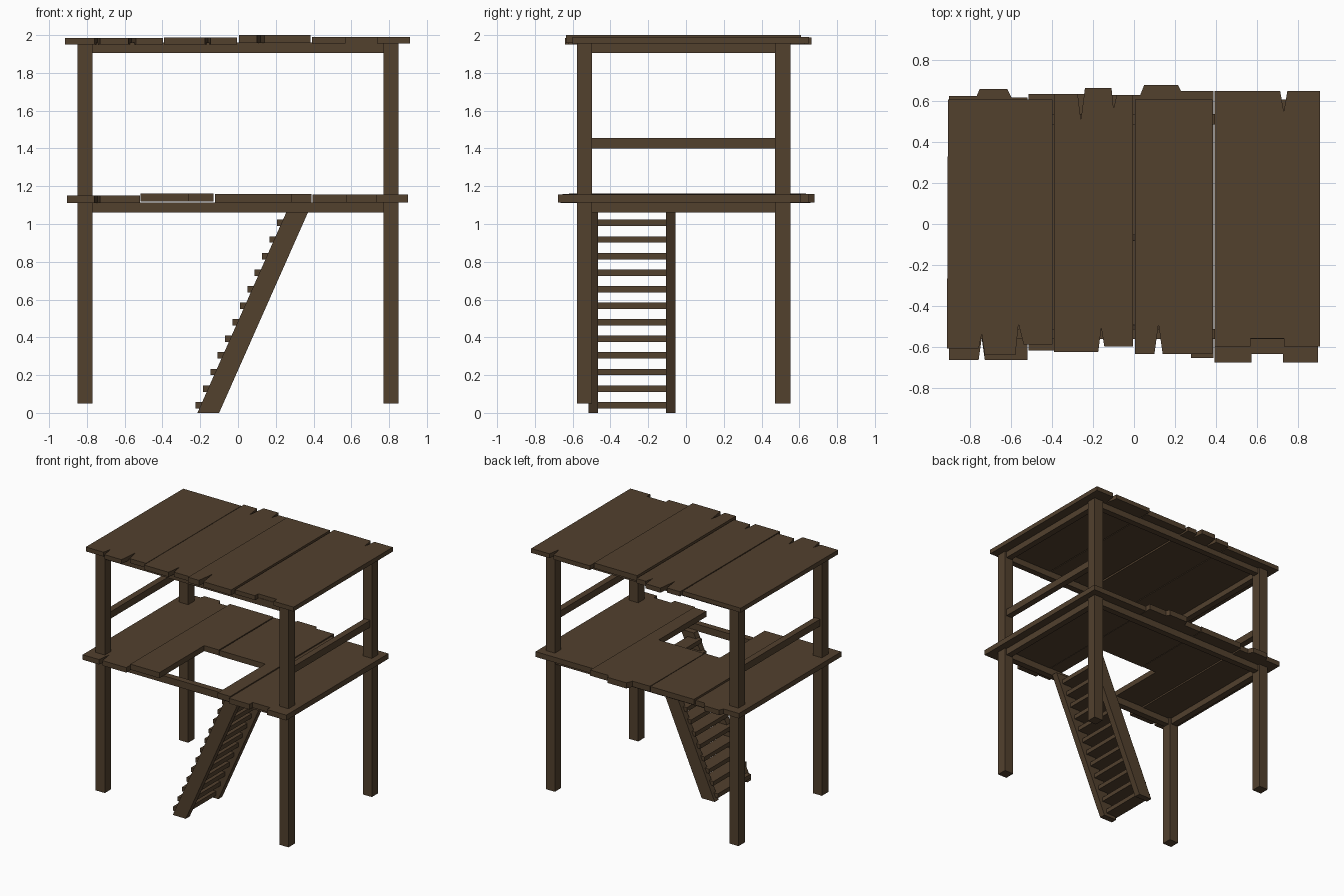
import bpy, bmesh

if "Cube" in bpy.data.objects:
    bpy.data.objects.remove(bpy.data.objects["Cube"])

wood = bpy.data.materials.new("dark brown wood")
wood.diffuse_color = (0.085, 0.052, 0.027, 1)
wood.use_nodes = True
wood.node_tree.nodes["Principled BSDF"].inputs["Base Color"].default_value = wood.diffuse_color


def prism(name, pts, axis, lo, hi):
    """Extrude an outline along z (points are x,y) or y (points are x,z)."""
    place = (lambda a, b, t: (a, b, t)) if axis == "z" else (lambda a, b, t: (a, t, b))
    bm = bmesh.new()
    face = bm.faces.new([bm.verts.new(place(a, b, lo)) for a, b in pts])
    ext = bmesh.ops.extrude_face_region(bm, geom=[face])
    verts = [g for g in ext["geom"] if isinstance(g, bmesh.types.BMVert)]
    bmesh.ops.translate(bm, verts=verts, vec=place(0, 0, hi - lo))
    bmesh.ops.recalc_face_normals(bm, faces=bm.faces)
    me = bpy.data.meshes.new(name)
    bm.to_mesh(me)
    bm.free()
    me.materials.append(wood)
    ob = bpy.data.objects.new(name, me)
    bpy.context.collection.objects.link(ob)
    return ob


def box(name, x0, x1, y0, y1, z0, z1):
    return prism(name, [(x0, y0), (x1, y0), (x1, y1), (x0, y1)], "z", z0, z1)


# Corner posts
PX, YF, YB = 0.81, -0.538, 0.512
for side, x in (("left", -PX), ("right", PX)):
    for end, y in (("front", YF), ("back", YB)):
        box(f"{end}_{side}_post", x - .04, x + .04, y - .04, y + .04, 0.05, 1.955)

# Beams under floor and roof, and side rails
for level, z in (("floor", 1.06), ("roof", 1.905)):
    for end, y in (("front", YF), ("back", YB)):
        box(f"{level}_{end}_beam", -PX + .03, PX - .03, y - .025, y + .025, z, z + .055)
    for side, x in (("left", -PX), ("right", PX)):
        box(f"{level}_{side}_beam", x - .025, x + .025, YF + .03, YB - .03, z, z + .055)
for side, x in (("left", -PX), ("right", PX)):
    box(f"{side}_rail", x - .025, x + .025, YF + .03, YB - .03, 1.40, 1.455)

# Roof planks: front outline left to right, then back outline right to left
prism("roof_plank_1", [(-.915, -.61), (-.76, -.61), (-.745, -.54), (-.73, -.64), (-.58, -.64),
      (-.565, -.49), (-.54, -.59), (-.398, -.59), (-.398, .61), (-.91, .61)], "z", 1.95, 1.985)
prism("roof_plank_2", [(-.392, -.625), (-.175, -.625), (-.16, -.51), (-.145, -.60), (-.004, -.60),
      (-.004, .63), (-.085, .63), (-.10, .565), (-.11, .665), (-.24, .665), (-.26, .51),
      (-.275, .635), (-.392, .635)], "z", 1.95, 1.987)
prism("roof_plank_3", [(.004, -.635), (.10, -.635), (.12, -.49), (.14, -.635), (.385, -.635),
      (.385, .61), (.004, .61)], "z", 1.957, 2.0)
prism("roof_plank_4", [(.393, -.60), (.57, -.60), (.57, -.56), (.735, -.56), (.735, -.60),
      (.91, -.60), (.91, .65), (.75, .65), (.733, .55), (.715, .65), (.393, .65)], "z", 1.955, 1.99)

# Floor planks, with the stair opening cut from the two middle ones
HX0, HX1, HY = -.26, .28, -.055
prism("floor_plank_1", [(-.905, -.665), (-.76, -.665), (-.745, -.56), (-.73, -.665), (-.52, -.665),
      (-.52, .62), (-.60, .62), (-.62, .66), (-.755, .66), (-.77, .625), (-.905, .625)], "z", 1.11, 1.15)
prism("floor_plank_2", [(-.515, -.62), (HX0, -.62), (HX0, HY), (-.13, HY), (-.13, .635),
      (-.515, .635)], "z", 1.118, 1.162)
prism("floor_plank_3", [(-.123, HY), (HX1, HY), (HX1, -.655), (.39, -.655), (.39, .65), (.23, .65),
      (.215, .68), (.05, .68), (.03, .63), (-.123, .63)], "z", 1.115, 1.16)
prism("floor_plank_4", [(.395, -.677), (.575, -.677), (.575, -.637), (.73, -.637), (.73, -.677),
      (.90, -.677), (.90, .61), (.395, .61)], "z", 1.113, 1.155)

# Stair stringers and treads
side = [(-.215, 0), (-.10, 0), (.372, 1.065), (.257, 1.065)]
prism("front_stringer", side, "y", -.515, -.465)
prism("back_stringer", side, "y", -.105, -.055)
for i in range(12):
    x, z = -.225 + .0392 * i, .024 + .0877 * i
    box(f"tread_{i + 1}", x, x + .105, -.495, -.08, z, z + .034)
